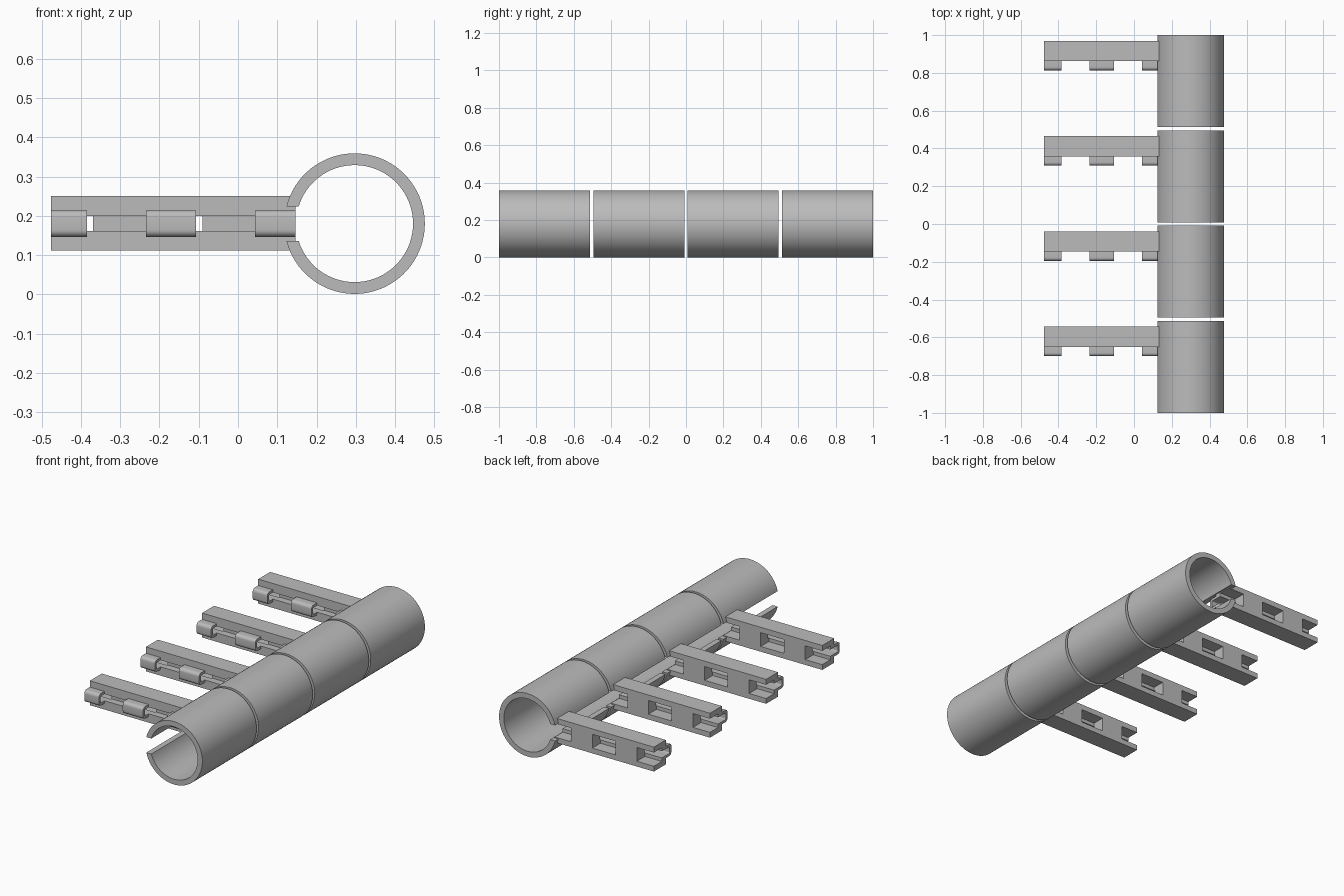
import bpy, bmesh, math
from mathutils import Vector

cube = bpy.data.objects.get("Cube")
if cube:
    bpy.data.objects.remove(cube)

grey = bpy.data.materials.new("plain grey")
grey.use_nodes = True
grey.diffuse_color = (0.5, 0.5, 0.5, 1)
grey.node_tree.nodes["Principled BSDF"].inputs["Base Color"].default_value = (0.5, 0.5, 0.5, 1)

PITCH, LENGTH = 0.5043, 0.487
MID = 0.18          # height of the tube axis and arm
LEFT, RIGHT = -0.477, 0.147
BAR_Y = 0.35        # bar front, measured from the tube's front end


def add_object(name, bm, y=0):
    bmesh.ops.recalc_face_normals(bm, faces=bm.faces)
    mesh = bpy.data.meshes.new(name)
    bm.to_mesh(mesh)
    bm.free()
    mesh.materials.append(grey)
    ob = bpy.data.objects.new(name, mesh)
    ob.location.y = y
    bpy.context.collection.objects.link(ob)
    return ob


def prism(name, points, direction, y=0):
    """Closed profile swept along a straight direction."""
    bm = bmesh.new()
    face = bm.faces.new([bm.verts.new(p) for p in points])
    result = bmesh.ops.extrude_face_region(bm, geom=[face])
    verts = [v for v in result["geom"] if isinstance(v, bmesh.types.BMVert)]
    bmesh.ops.translate(bm, verts=verts, vec=Vector(direction))
    return add_object(name, bm, y)


def box(name, x0, x1, y0, y1, z0, z1):
    pts = [(x0, y0, z0), (x1, y0, z0), (x1, y0, z1), (x0, y0, z1)]
    return prism(name, pts, (0, y1 - y0, 0))


def smooth(ob):
    bpy.ops.object.select_all(action='DESELECT')
    ob.select_set(True)
    bpy.context.view_layer.objects.active = ob
    bpy.ops.object.shade_smooth_by_angle(angle=math.radians(30))


def tube(name, y):
    """Slotted ring whose slot has level edges facing the arm."""
    def arc(radius, steps=72):
        gap = math.asin(0.044 / radius)
        start, sweep = -math.pi + gap, 2 * (math.pi - gap)
        return [(0.297 + radius * math.cos(start + sweep * i / steps), 0,
                 MID + radius * math.sin(start + sweep * i / steps))
                for i in range(steps + 1)]
    smooth(prism(name, arc(0.179) + arc(0.149)[::-1], (0, LENGTH, 0), y))


def hook(name, x0, x1, y):
    """C-shaped clip with rounded front corners, open to the back."""
    def half(h, front, r):
        pts = [(0, h)]
        for i in range(7):
            a = math.pi / 2 * i / 6
            pts.append((front + r - r * math.sin(a), h - r + r * math.cos(a)))
        return pts

    def c_line(h, front, r):
        top = half(h, front, r)
        return top + [(py, -pz) for py, pz in reversed(top)]

    profile = c_line(0.034, -0.05, 0.018) + c_line(0.019, -0.035, 0.006)[::-1]
    pts = [(x0, py, MID + pz) for py, pz in profile]
    smooth(prism(name, pts, (x1 - x0, 0, 0), y))


# Arm: a bar with a front groove and three pockets reaching it from the back
bar = box("arm_1", LEFT, RIGHT, 0, 0.107, 0.111, 0.25)
cutters = [box("groove_cutter", -0.6, 0.3, -0.05, 0.04, 0.161, 0.199)]
for x0, x1 in ((-0.6, -0.37), (-0.235, -0.09), (0.043, 0.3)):
    cutters.append(box("pocket_cutter", x0, x1, 0.035, 0.2, 0.141, 0.219))
for cutter in cutters:
    cutter.hide_render = True
    mod = bar.modifiers.new("cut", 'BOOLEAN')
    mod.operation, mod.solver, mod.object = 'DIFFERENCE', 'EXACT', cutter
bpy.context.view_layer.update()
cut_mesh = bpy.data.meshes.new_from_object(bar.evaluated_get(bpy.context.evaluated_depsgraph_get()))
bar.modifiers.clear()
bar.data = cut_mesh
for cutter in cutters:
    bpy.data.objects.remove(cutter)

# Four matching segments in a row
for n in range(4):
    start = -1 + n * PITCH
    tube(f"tube_{n + 1}", start)
    arm = bar
    if n:
        arm = bpy.data.objects.new(f"arm_{n + 1}", cut_mesh)
        bpy.context.collection.objects.link(arm)
    arm.location.y = start + BAR_Y
    for part, x0, x1 in (("outer", LEFT, -0.385), ("middle", -0.235, -0.107),
                         ("inner", 0.043, RIGHT)):
        hook(f"{part}_hook_{n + 1}", x0, x1, start + BAR_Y)
